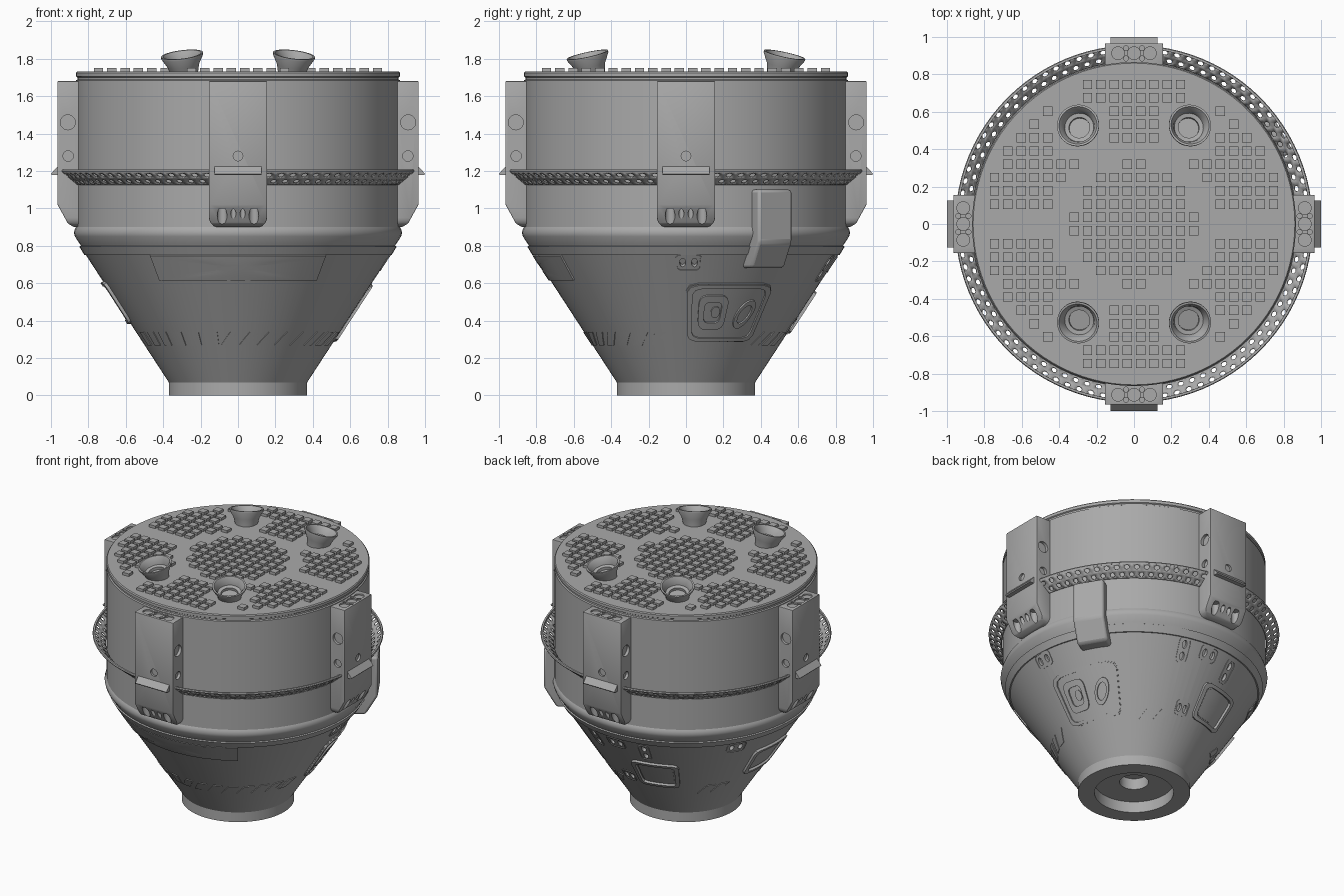
import bpy, bmesh
from math import cos, sin, pi, radians, hypot
from mathutils import Matrix, Vector

if "Cube" in bpy.data.objects:
    bpy.data.objects.remove(bpy.data.objects["Cube"])

grey = bpy.data.materials.new("hull grey")
grey.use_nodes = True
grey.diffuse_color = (0.4, 0.4, 0.4, 1)
grey.node_tree.nodes["Principled BSDF"].inputs["Base Color"].default_value = (0.4, 0.4, 0.4, 1)


def add(name, mesh, matrix=None):
    ob = bpy.data.objects.new(name, mesh)
    bpy.context.collection.objects.link(ob)
    if matrix:
        ob.matrix_world = matrix
    return ob


def finish(name, bm, smooth=True):
    bmesh.ops.remove_doubles(bm, verts=bm.verts, dist=0.0002)
    bmesh.ops.recalc_face_normals(bm, faces=bm.faces)
    me = bpy.data.meshes.new(name)
    bm.to_mesh(me)
    bm.free()
    me.materials.append(grey)
    ob = add(name, me)
    if smooth:
        soften(ob)
    return ob


def soften(ob):
    bpy.ops.object.select_all(action='DESELECT')
    ob.select_set(True)
    bpy.context.view_layer.objects.active = ob
    bpy.ops.object.shade_smooth_by_angle(angle=radians(30))


def lathe(profile, steps=96):
    bm = bmesh.new()
    vs = [bm.verts.new((r, 0, z)) for r, z in profile]
    es = [bm.edges.new(p) for p in zip(vs, vs[1:])]
    bmesh.ops.spin(bm, geom=vs + es, cent=(0, 0, 0), axis=(0, 0, 1), angle=2 * pi, steps=steps)
    bmesh.ops.remove_doubles(bm, verts=bm.verts, dist=0.0002)
    return bm


def carve(ob, cutter):
    # cut, keep the result as plain geometry, and drop the cutter
    cutter.hide_render = True
    mod = ob.modifiers.new("holes", 'BOOLEAN')
    mod.object, mod.operation, mod.solver = cutter, 'DIFFERENCE', 'EXACT'
    dg = bpy.context.evaluated_depsgraph_get()
    me = bpy.data.meshes.new_from_object(ob.evaluated_get(dg))
    ob.modifiers.clear()
    ob.data = me
    bpy.data.objects.remove(cutter)
    soften(ob)


def plug(bm, matrix, radius, depth, sx=1.0):
    bmesh.ops.create_cone(bm, cap_ends=True, segments=20, radius1=radius, radius2=radius, depth=depth,
                          matrix=matrix @ Matrix.Diagonal((sx, 1, 1, 1)))


def turn(deg, axis='Z'):
    return Matrix.Rotation(radians(deg), 4, axis)


def on_cone(az, z, lift=0.0):
    a, r = radians(az), 0.37 + 0.652 * (z - 0.07) + lift * 0.84
    return Vector((r * cos(a), r * sin(a), z - lift * 0.54))


def plate(bm, az, z, half_az, half_z, corner=0.2, lift=0.01, inner=0.0, skew=0.0):
    # rounded plate, or frame if inner > 0, wrapped on the cone
    n, sq = 8, []
    for k in range(4 * n):
        side, t = divmod(k, n)
        p = Vector((1, 2 * t / n - 1))
        for _ in range(side):
            p = Vector((-p.y, p.x))
        q = Vector([max(corner - 1, min(1 - corner, c)) for c in p])
        d = p - q
        sq.append(q + d.normalized() * corner if d.length > 1e-6 else p)
    rows = [(1, -0.01)] + [(1 + (inner - 1) * i / 4, lift) for i in range(5)]
    if inner:
        rows.append((inner, -0.01))
    loops = [[bm.verts.new(on_cone(az + s * (p.x * half_az + p.y * skew), z + s * p.y * half_z, h))
              for p in sq] for s, h in rows if s > 0]
    for a, b in zip(loops, loops[1:]):
        for i in range(4 * n):
            j = (i + 1) % (4 * n)
            bm.faces.new((a[i], a[j], b[j], b[i]))
    if not inner:
        bm.faces.new(loops[-1])


# Hull: docking collar, cone, shoulder and drum in one turned body
hull = finish("hull", lathe([
    (0, 0.16), (0.095, 0.16), (0.095, 0.08), (0.26, 0.08), (0.26, 0), (0.37, 0), (0.37, 0.07),
    (0.813, 0.75), (0.821, 0.75), (0.848, 0.795), (0.84, 0.8), (0.846, 0.81), (0.872, 0.85),
    (0.877, 0.87), (0.872, 0.89), (0.866, 0.9), (0.866, 1.685), (0.858, 1.69), (0.858, 1.7),
    (0.866, 1.705), (0.866, 1.725), (0.86, 1.732), (0, 1.732)]))

# Paired oval ports sunk in the cone, each pair in a thin frame
cuts, trim = bmesh.new(), bmesh.new()
for az, z, upright in [(1, 0.71, 0), (75, 0.68, 1), (89, 0.7, 0), (104, 0.66, 1), (84, 0.37, 0), (150, 0.7, 0)]:
    for s in (-1, 1):
        a, h = (az, z + s * 0.033) if upright else (az + s * 2.3, z)
        m = Matrix.Translation(on_cone(a, h)) @ turn(az) @ turn(123, 'Y')
        plug(cuts, m, 0.016, 0.05, 1.7)
    plate(trim, az, z, 3 if upright else 5, 0.07 if upright else 0.042, 0.4, 0.004, 0.9)
carve(hull, finish("port_cutter", cuts, False))
finish("port_frames", trim)

# Panels on the cone
bm = bmesh.new()
plate(bm, -90, 0.685, 35, 0.066, 0, 0.008)
finish("front_panel", bm)
bm = bmesh.new()
plate(bm, 20.5, 0.445, 20.5, 0.155, 0.25, 0.006)
plate(bm, 20.5, 0.445, 20, 0.15, 0.25, 0.014, 0.88)
plate(bm, 13, 0.45, 7, 0.09, 0.5, 0.016, 0.6)
plate(bm, 14.5, 0.45, 2.2, 0.03, 1, 0.014)
plate(bm, 30, 0.44, 4.5, 0.075, 1, 0.016, 0.65, 2)
finish("side_hatch", bm)
for name, az, z in (("back_window", 107, 0.45), ("right_window", 178, 0.5)):
    bm = bmesh.new()
    plate(bm, az, z, 14, 0.11, 0.25, 0.016, 0.82)
    plate(bm, az, z, 10.5, 0.082, 0.25, 0.004)
    finish(name, bm)
bm = bmesh.new()
for az in list(range(-160, -10, 11)) + [50, 60, 70, 140, 150]:
    plate(bm, az, 0.305, 3.3, 0.035, 0, 0.004, 0, 0 if az < -100 else 3)
finish("slanted_marks", bm)

# Flared ring with two staggered rows of holes
bm = bmesh.new()
count = 88


def flare(u, v):
    a, r = 2 * pi * u / count, 0.868 + 0.08 * v
    return bm.verts.new((r * cos(a), r * sin(a), 1.13 + 0.067 * v))


for row in range(2):
    for i in range(count):
        cu, cv = i + row / 2, row / 2 + 0.25
        rim, hole = [], []
        for k in range(8):
            c, s = cos(k * pi / 4), sin(k * pi / 4)
            e = max(abs(c), abs(s))
            rim.append(flare(cu + c / e / 2, cv + s / e / 4))
            hole.append(flare(cu + c * 0.25, cv + s * 0.155))
        for k in range(8):
            j = (k + 1) % 8
            bm.faces.new((rim[k], rim[j], hole[j], hole[k]))
ring = finish("perforated_ring", bm)
thick = ring.modifiers.new("thickness", 'SOLIDIFY')
thick.thickness = 0.006
finish("ring_lip", lathe([(0.94, 1.192), (0.952, 1.192), (0.956, 1.2), (0.952, 1.207), (0.94, 1.207), (0.94, 1.192)]))


# Box housings: rounded front outline, lower end sliced at a slant
def housing(name, half, z0, z1, r0, r1, corner, slices):
    bm = bmesh.new()
    pts = [(half, z1), (-half, z1)]
    for cx, start in ((corner - half, 180), (half - corner, 270)):
        pts += [(cx + corner * cos(radians(start + 18 * k)), z0 + corner + corner * sin(radians(start + 18 * k)))
                for k in range(6)]
    face = bm.faces.new([bm.verts.new((r0, y, z)) for y, z in pts])
    out = bmesh.ops.extrude_face_region(bm, geom=[face])
    bmesh.ops.translate(bm, vec=(r1 - r0, 0, 0), verts=[v for v in out["geom"] if isinstance(v, bmesh.types.BMVert)])
    for co, no in slices:
        cut = bmesh.ops.bisect_plane(bm, geom=bm.verts[:] + bm.edges[:] + bm.faces[:], plane_co=co,
                                     plane_no=no, clear_outer=True)
        bmesh.ops.holes_fill(bm, edges=[e for e in cut["geom_cut"] if isinstance(e, bmesh.types.BMEdge)])
    ob = finish(name, bm, False)
    bev = ob.modifiers.new("soft edges", 'BEVEL')
    bev.width, bev.segments = 0.007, 2
    return ob


pod = housing("pod_1", 0.155, 0.9, 1.68, 0.8, 0.965, 0.05,
              [((0.965, 0, 1.02), (0.87, 0, -0.48)), ((0.92, 0, 0.925), (0.5, 0, -0.87))])
cuts = bmesh.new()
T = Matrix.Translation
plug(cuts, T((0.965, 0, 1.28)) @ turn(90, 'Y'), 0.026, 0.03)
for s in (-1, 1):
    for r, z, size in ((0.91, 1.46, 0.04), (0.908, 1.28, 0.028)):
        plug(cuts, T((r, s * 0.155, z)) @ turn(90, 'X'), size, 0.04)
    plug(cuts, T((0.932, s * 0.085, 0.92)), 0.026, 0.16)
    plug(cuts, T((0.938, s * 0.025, 0.92)), 0.014, 0.16)
    for r in (0.885, 0.94):
        plug(cuts, T((r, s * 0.043, 1.68)), 0.013, 0.02)
for y in (-0.085, 0, 0.085):
    plug(cuts, T((0.913, y, 1.68)), 0.034, 0.02)
carve(pod, finish("pod_cutter", cuts, False))

# Small deflector under each pod's round port
bm = bmesh.new()
tri = bm.faces.new([bm.verts.new((r, -0.125, z)) for r, z in ((0.955, 1.235), (1.0, 1.185), (0.995, 1.178), (0.955, 1.178))])
out = bmesh.ops.extrude_face_region(bm, geom=[tri])
bmesh.ops.translate(bm, vec=(0, 0.25, 0), verts=[v for v in out["geom"] if isinstance(v, bmesh.types.BMVert)])
wedge = finish("deflector_1", bm, False)
for i in range(1, 4):
    add(f"pod_{i + 1}", pod.data, turn(90 * i))
    add(f"deflector_{i + 1}", wedge.data, turn(90 * i))

# Umbilical cover beside the left pod
cover = housing("umbilical_cover", 0.105, 0.68, 1.1, 0.6, 0.93, 0.02, [((0.93, 0, 0.82), (0.86, 0, -0.51))])
cover.modifiers[0].width = 0.015
cover.matrix_world = turn(31)
soften(cover)

# Heat shield tiles: a round centre field and six outer fields
bm = bmesh.new()
pitch = 0.071
for i in range(-12, 12):
    for j in range(-12, 12):
        x, y = (i + 0.5) * pitch, (j + 0.5) * pitch
        r, ax, ay = hypot(x, y), abs(x), abs(y)
        outer = (0.45 < r < 0.797 and ay > 0.1 and abs(ax * 0.866 - ay * 0.5) > 0.03
                 and hypot(ax - 0.305, ay - 0.52) > 0.157)
        if r < 0.33 or outer:
            bmesh.ops.create_cube(bm, size=1, matrix=T((x, y, 1.738)) @ Matrix.Diagonal((0.05, 0.05, 0.026, 1)))
finish("shield_tiles", bm, False)

# Four outward-tilted thruster bells
bell = lathe([(0, -0.02), (0.07, -0.02), (0.085, 0.04), (0.113, 0.09), (0.113, 0.1), (0.102, 0.1), (0.085, 0.075),
              (0.078, 0.045), (0.056, 0.04), (0.056, 0.02), (0, 0.02)], 40)
first = finish("thruster_bell_1", bell)
for i, az in enumerate((60, 120, 240, 300)):
    a = radians(az)
    m = T((0.575 * cos(a), 0.585 * sin(a), 1.725)) @ turn(az) @ turn(14, 'Y')
    if i == 0:
        first.matrix_world = m
    else:
        add(f"thruster_bell_{i + 1}", first.data, m)
